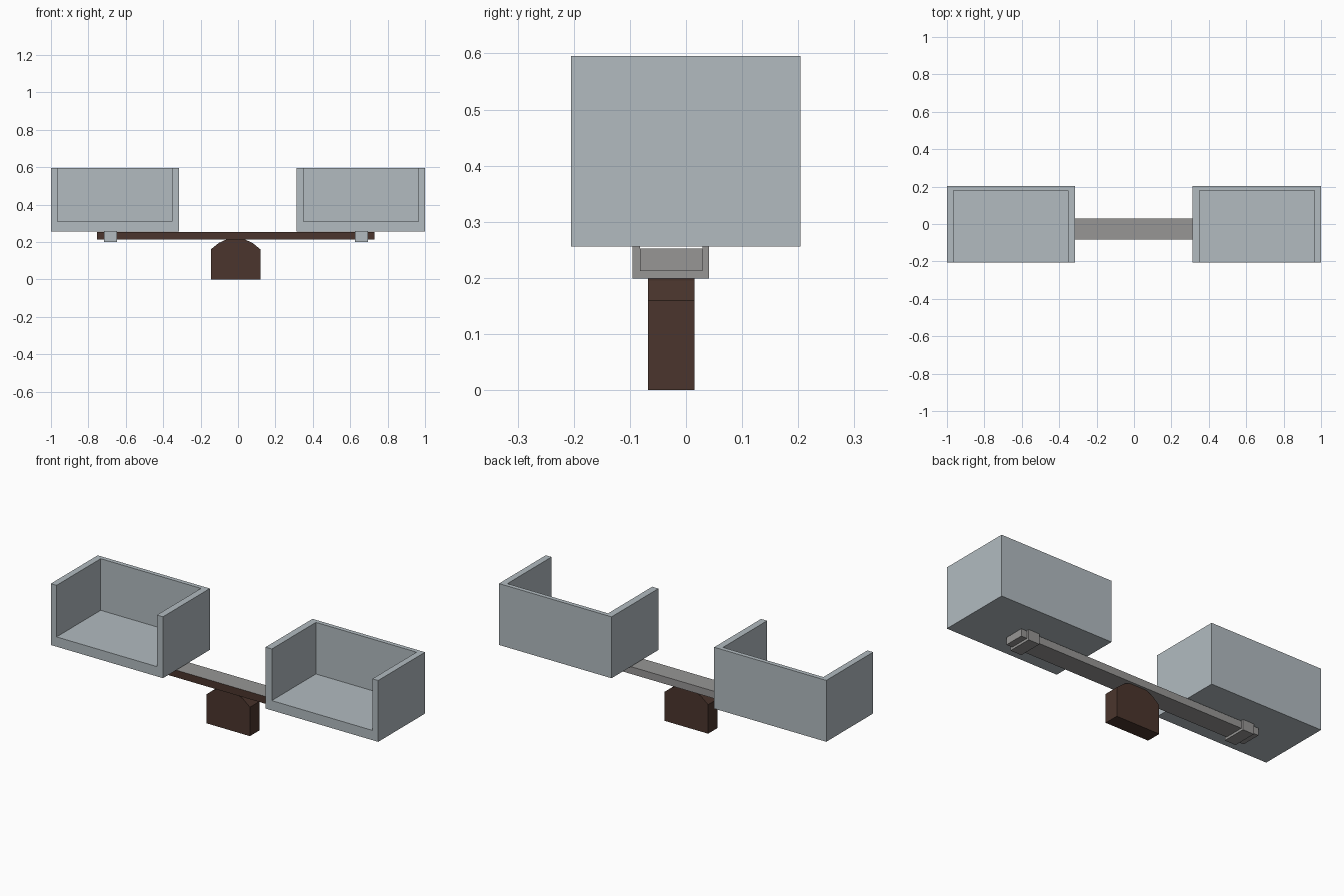
import bpy

if "Cube" in bpy.data.objects:
    bpy.data.objects.remove(bpy.data.objects["Cube"])


def material(name, rgb):
    m = bpy.data.materials.new(name)
    m.diffuse_color = (*rgb, 1)
    m.use_nodes = True
    m.node_tree.nodes["Principled BSDF"].inputs["Base Color"].default_value = m.diffuse_color
    return m


pale = material("pale blue grey", (0.445, 0.497, 0.527))
grey = material("mid grey", (0.31, 0.305, 0.30))
brown = material("dark brown", (0.07, 0.036, 0.026))


def prism(name, profile, axis, lo, hi, mats, front=None):
    """Extrude a 2D outline along 'y' (x,z outline), 'x' (y,z) or 'z' (x,y)."""
    place = {'x': lambda a, b, t: (t, a, b),
             'y': lambda a, b, t: (a, t, b),
             'z': lambda a, b, t: (a, b, t)}[axis]
    n = len(profile)
    verts = [place(a, b, t) for t in (lo, hi) for a, b in profile]
    faces = [tuple(range(n))[::-1], tuple(range(n, 2 * n))]
    faces += [(i, (i + 1) % n, n + (i + 1) % n, n + i) for i in range(n)]
    if axis == 'y':
        faces = [f[::-1] for f in faces]
    me = bpy.data.meshes.new(name)
    me.from_pydata(verts, [], faces)
    me.update()
    for m in mats:
        me.materials.append(m)
    # front-facing faces take the second material
    if len(mats) > 1:
        for p in me.polygons:
            p.material_index = 1 if p.normal.y < -0.9 else 0
    ob = bpy.data.objects.new(name, me)
    bpy.context.collection.objects.link(ob)
    return ob


def rect(x0, y0, x1, y1):
    return [(x0, y0), (x1, y0), (x1, y1), (x0, y1)]


# open-fronted seats: floor slab plus U-shaped wall
Y0, Y1, Z0, ZF, Z1 = -0.205, 0.204, 0.256, 0.31, 0.595
for side, x0, x1, i0, i1 in (("left", -1.0, -0.315, -0.965, -0.352),
                             ("right", 0.312, 1.0, 0.35, 0.965)):
    prism(side + "_seat_floor", rect(x0, Y0, x1, Y1), 'z', Z0, ZF, [pale])
    walls = [(x0, Y0), (i0, Y0), (i0, 0.18), (i1, 0.18),
             (i1, Y0), (x1, Y0), (x1, Y1), (x0, Y1)]
    prism(side + "_seat_walls", walls, 'z', ZF, Z1, [pale])

# clamps wrapping the beam under each seat
clamp = [(-0.095, 0.199), (0.041, 0.199), (0.041, 0.256), (0.029, 0.256),
         (0.029, 0.212), (-0.082, 0.212), (-0.082, 0.256), (-0.095, 0.256)]
for side, x0, x1 in (("left", -0.716, -0.648), ("right", 0.626, 0.694)):
    prism(side + "_clamp", clamp, 'x', x0, x1, [grey, pale])

# long beam, brown on its front edge
prism("beam", rect(-0.082, 0.212, 0.029, 0.252), 'x', -0.755, 0.73, [grey, brown])

# rounded pivot block
c = -0.0125
half = [(0.133, 0.0), (0.133, 0.16), (0.09, 0.195), (0.05, 0.213)]
outline = [(c + x, z) for x, z in half] + [(c - x, z) for x, z in reversed(half)]
prism("pivot_block", outline, 'y', -0.068, 0.015, [brown])
